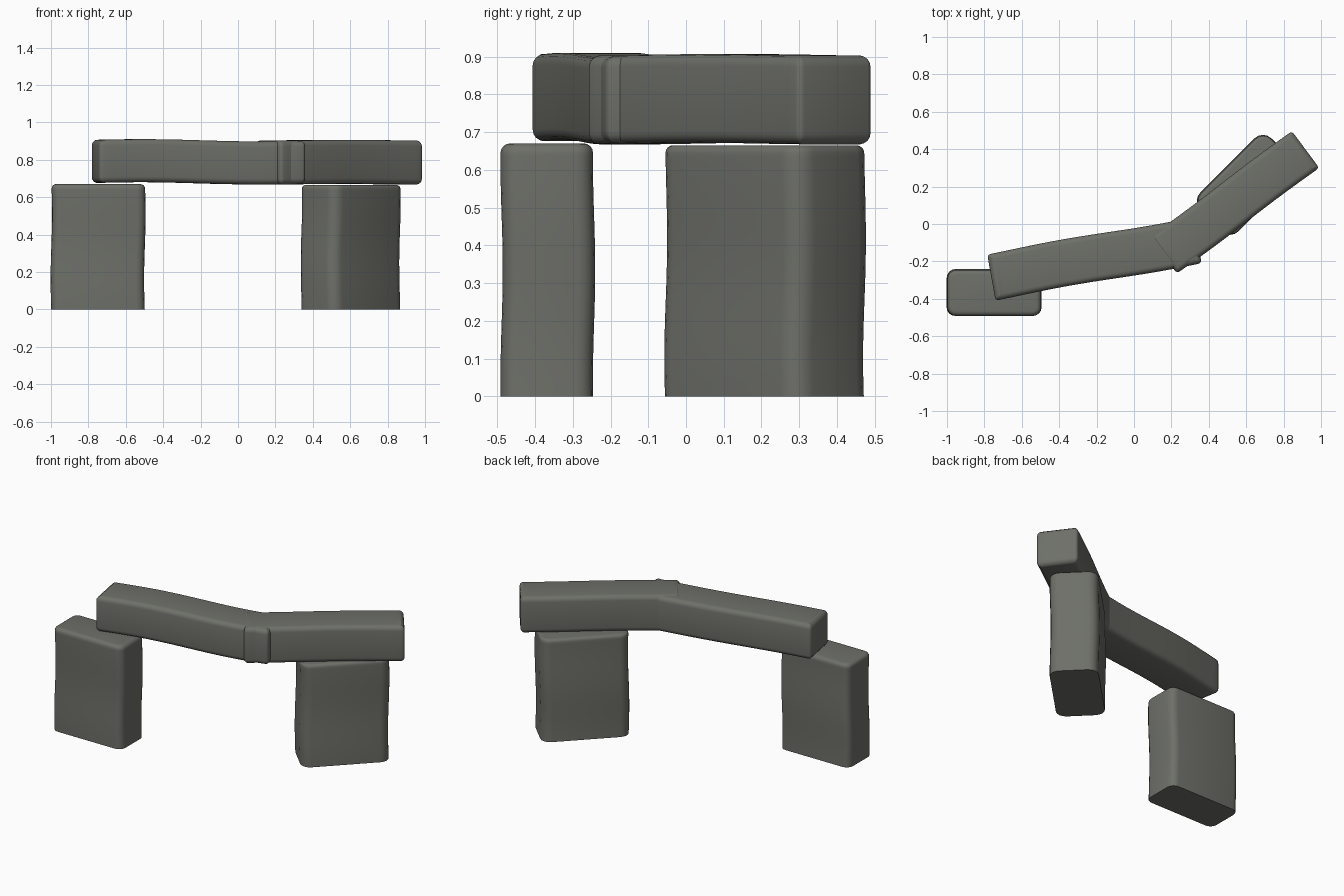
import bpy
import bmesh
from math import sin, cos, radians
from mathutils import Vector, Matrix

if "Cube" in bpy.data.objects:
    bpy.data.objects.remove(bpy.data.objects["Cube"], do_unlink=True)

stone = bpy.data.materials.new("weathered grey stone")
stone.use_nodes = True
colour = (0.155, 0.16, 0.14, 1)
stone.diffuse_color = colour
bsdf = stone.node_tree.nodes["Principled BSDF"]
bsdf.inputs["Base Color"].default_value = colour
bsdf.inputs["Roughness"].default_value = 0.9


def block(name, size, centre, angle, round_side, round_rim, grounded, wobble):
    """Rounded, gently uneven stone; wobble maps a local point to an offset."""
    bm = bmesh.new()
    bmesh.ops.create_cube(bm, size=1)
    bmesh.ops.scale(bm, vec=size, verts=bm.verts)

    # Round the upright edges, then the rims (a grounded foot stays sharp)
    upright = [e for e in bm.edges
               if abs(e.verts[0].co.z - e.verts[1].co.z) > 0.01]
    bmesh.ops.bevel(bm, geom=upright, offset=round_side, segments=4,
                    profile=0.5, affect='EDGES')
    rim = [e for e in bm.edges
           if abs(e.verts[0].co.z - e.verts[1].co.z) < 0.001
           and (not grounded or e.verts[0].co.z > 0)]
    bmesh.ops.bevel(bm, geom=rim, offset=round_rim, segments=4,
                    profile=0.5, affect='EDGES')

    # Slice along the longest direction so the faces can undulate
    axis = 2 if grounded else 0
    normal = Vector((0, 0, 0))
    normal[axis] = 1
    for i in range(1, 20):
        bmesh.ops.bisect_plane(bm, geom=bm.verts[:] + bm.edges[:] + bm.faces[:],
                               plane_co=normal * size[axis] * (i / 20 - 0.5),
                               plane_no=normal, dist=0.0005)
    for v in bm.verts:
        v.co += wobble(v.co)

    bm.transform(Matrix.Translation(centre) @ Matrix.Rotation(radians(angle), 4, 'Z'))
    bmesh.ops.recalc_face_normals(bm, faces=bm.faces)
    mesh = bpy.data.meshes.new(name)
    bm.to_mesh(mesh)
    bm.free()
    mesh.materials.append(stone)
    obj = bpy.data.objects.new(name, mesh)
    bpy.context.collection.objects.link(obj)
    bpy.ops.object.select_all(action='DESELECT')
    obj.select_set(True)
    bpy.context.view_layer.objects.active = obj
    bpy.ops.object.shade_smooth_by_angle(angle=radians(40))


def post_wobble(p):
    return Vector((0.004 * sin(9 * p.z), 0.003 * cos(11 * p.z), 0))


def beam_wobble(p):
    return Vector((0, 0.005 * cos(6 * p.x + 1), -0.006 * sin(5 * p.x)))


# Standing stones
block("right_post", (0.50, 0.245, 0.67), (-0.748, -0.366, 0.335), 0,
      0.045, 0.025, True, post_wobble)
block("left_post", (0.53, 0.285, 0.665), (0.602, 0.21, 0.3325), 45,
      0.06, 0.02, True, post_wobble)

# Two lintel stones crossing at the bend
block("right_lintel", (1.12, 0.25, 0.23), (-0.212, -0.184, 0.789), 10.2,
      0.018, 0.03, False, beam_wobble)
block("left_lintel", (0.947, 0.245, 0.235), (0.537, 0.116, 0.787), 36.6,
      0.018, 0.03, False, lambda p: Vector((0, 0.003 * sin(7 * p.x), 0.002 * cos(6 * p.x))))
